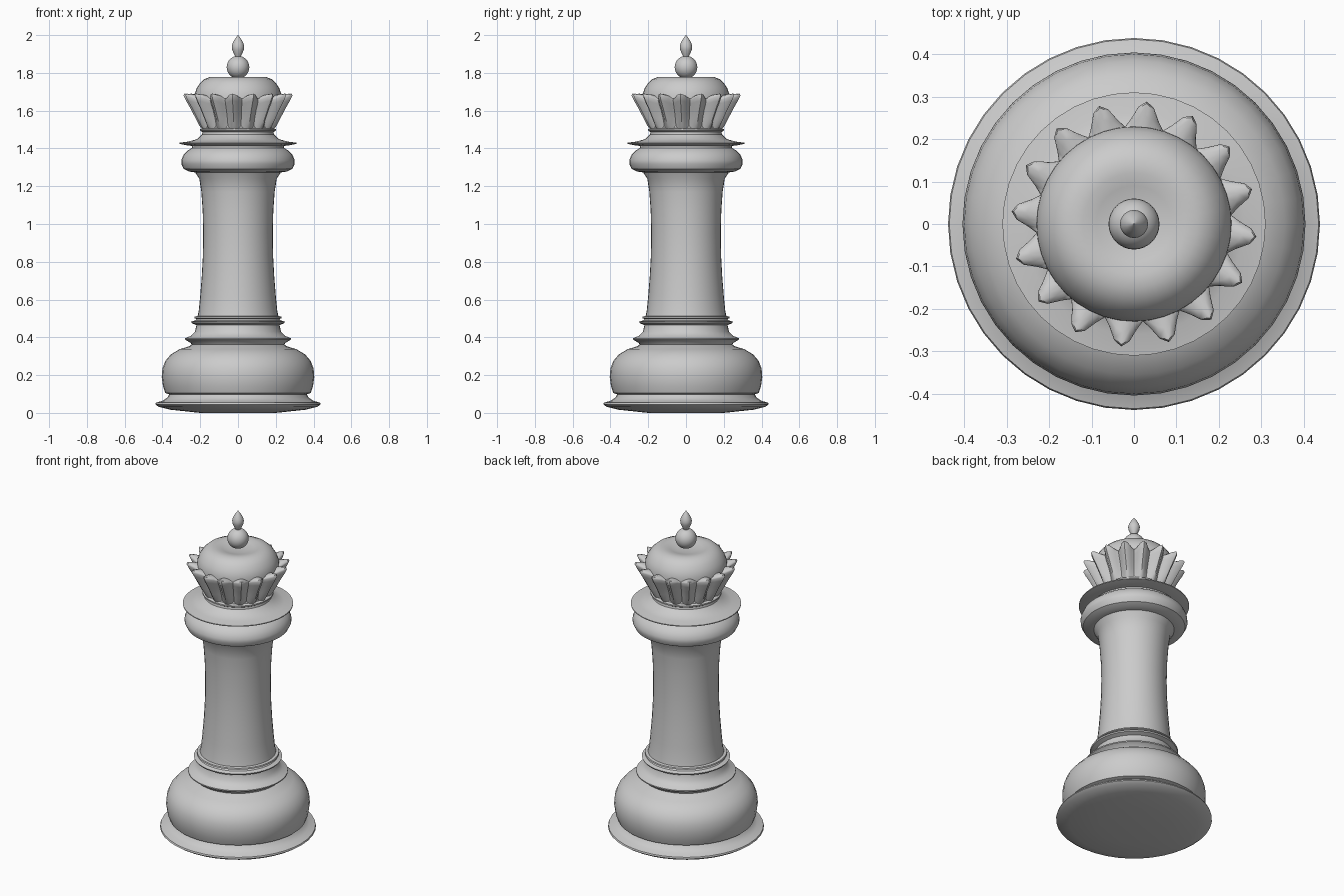
import bpy, bmesh, math

def finish(name, bm, angle=35):
    bmesh.ops.remove_doubles(bm, verts=bm.verts, dist=1e-5)
    bmesh.ops.recalc_face_normals(bm, faces=bm.faces)
    me = bpy.data.meshes.new(name)
    bm.to_mesh(me)
    bm.free()
    ob = bpy.data.objects.new(name, me)
    bpy.context.collection.objects.link(ob)
    bpy.ops.object.select_all(action='DESELECT')
    ob.select_set(True)
    bpy.context.view_layer.objects.active = ob
    bpy.ops.object.shade_smooth_by_angle(angle=math.radians(angle))
    return ob

def loft(name, rings, angle=35):
    """Skin a stack of equal-length rings of points and cap both ends."""
    bm = bmesh.new()
    vs = [[bm.verts.new(p) for p in ring] for ring in rings]
    n = len(vs[0])
    for a, b in zip(vs, vs[1:]):
        for i in range(n):
            j = (i + 1) % n
            bm.faces.new((a[i], a[j], b[j], b[i]))
    bm.faces.new(vs[0][::-1])
    bm.faces.new(vs[-1])
    return finish(name, bm, angle)

def lathe(name, profile, n=40, angle=35):
    rings = [[(r * math.cos(math.tau * i / n), r * math.sin(math.tau * i / n), z)
              for i in range(n)] for r, z in profile]
    return loft(name, rings, angle)

# Flared foot disc, slightly domed underneath
lathe("foot_disc", [(0.2, 0.0), (0.36, 0.017), (0.42, 0.032), (0.438, 0.045), (0.435, 0.054),
                    (0.40, 0.064), (0.375, 0.08), (0.36, 0.105)])
# Bulging base cushion
lathe("base_cushion", [(0.355, 0.095), (0.385, 0.105), (0.397, 0.14), (0.404, 0.19), (0.400, 0.235),
                       (0.385, 0.275), (0.355, 0.31), (0.31, 0.337), (0.26, 0.352), (0.24, 0.365)])
# Stepped rings above the base
lathe("lower_rings", [(0.24, 0.35), (0.25, 0.37), (0.28, 0.388), (0.28, 0.395), (0.25, 0.408),
                      (0.228, 0.43), (0.22, 0.465), (0.245, 0.475), (0.248, 0.483),
                      (0.225, 0.49), (0.22, 0.497), (0.232, 0.502), (0.23, 0.51), (0.20, 0.515)])
# Waisted column
lathe("column", [(0.215, 0.505), (0.208, 0.54), (0.20, 0.62), (0.192, 0.72), (0.186, 0.83),
                 (0.184, 0.95), (0.187, 1.07), (0.194, 1.17), (0.205, 1.24), (0.225, 1.27), (0.23, 1.285)])
# Rounded collar
lathe("collar", [(0.22, 1.272), (0.26, 1.278), (0.287, 1.292), (0.30, 1.318), (0.30, 1.338),
                 (0.288, 1.368), (0.265, 1.39), (0.245, 1.402), (0.24, 1.42)])
# Thin flared disc and neck rings
lathe("neck_disc", [(0.235, 1.412), (0.28, 1.418), (0.31, 1.425), (0.31, 1.43), (0.26, 1.437),
                    (0.215, 1.45), (0.19, 1.475), (0.188, 1.487), (0.2, 1.494), (0.2, 1.502),
                    (0.183, 1.507), (0.18, 1.53)])

# Fluted crown: 16 ribs flaring outward; rows hold (tip r, tip z, valley r, valley z)
RIBS, SUB = 16, 6
rows = [(0.19, 1.50, 0.175, 1.50), (0.205, 1.52, 0.18, 1.52), (0.226, 1.56, 0.19, 1.56),
        (0.252, 1.61, 0.205, 1.60), (0.277, 1.653, 0.222, 1.635), (0.29, 1.68, 0.23, 1.655),
        (0.285, 1.69, 0.228, 1.66), (0.255, 1.688, 0.222, 1.665), (0.21, 1.68, 0.21, 1.67)]
crown = []
for rt, zt, rv, zv in rows:
    ring = []
    for i in range(RIBS * SUB):
        a = math.tau * i / (RIBS * SUB)
        w = (0.5 + 0.5 * math.cos(a * RIBS)) ** 0.85
        r, z = rv + (rt - rv) * w, zv + (zt - zv) * w
        a += math.radians(-6)
        ring.append((r * math.cos(a), r * math.sin(a), z))
    crown.append(ring)
loft("fluted_crown", crown, 45)

# Cap with dished top
lathe("crown_cap", [(0.2, 1.63), (0.23, 1.665), (0.229, 1.69), (0.218, 1.72), (0.20, 1.747),
                    (0.178, 1.767), (0.15, 1.778), (0.12, 1.779), (0.09, 1.772), (0.05, 1.762)])
# Ball
bm = bmesh.new()
bmesh.ops.create_uvsphere(bm, u_segments=32, v_segments=16, radius=0.06)
bmesh.ops.translate(bm, verts=bm.verts, vec=(0, 0, 1.83))
finish("finial_ball", bm)
# Pointed drop
lathe("finial_drop", [(0.012, 1.88), (0.02, 1.898), (0.031, 1.922), (0.033, 1.94), (0.028, 1.958),
                      (0.017, 1.978), (0.007, 1.992), (0.001, 2.0)], 24, 40)
